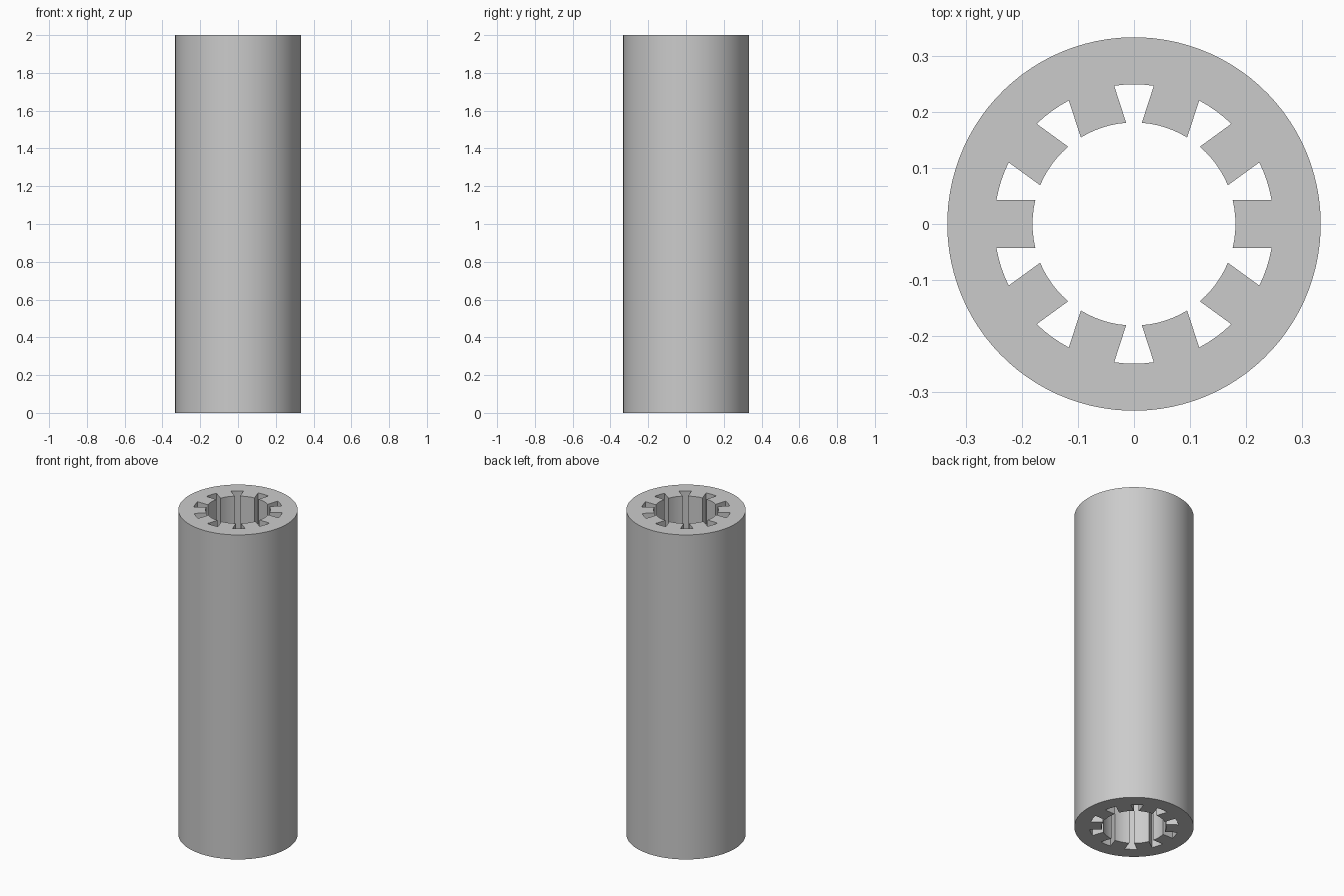
import bpy, bmesh
from math import sin, cos, asin, pi, radians

if "Cube" in bpy.data.objects:
    bpy.data.objects.remove(bpy.data.objects["Cube"])

TEETH = 10
R_OUT, R_ROOT, R_TIP = 0.333, 0.249, 0.181
HALF_W = 0.0425          # half width of a parallel-sided tooth
HEIGHT = 2.0
N_TOOTH, N_SLOT = 6, 4   # arc segments per tooth and per slot

bm = bmesh.new()


def vert(r, a):
    return bm.verts.new((r * cos(a), r * sin(a), 0))


def strip(a, b, closed=False):
    """Quads between two matching rows of vertices."""
    n = len(a)
    for i in range(n if closed else n - 1):
        j = (i + 1) % n
        bm.faces.new((a[i], b[i], b[j], a[j]))


# Angles round the root circle: each tooth arc followed by its slot arc
pitch = 2 * pi / TEETH
root_half, tip_half = asin(HALF_W / R_ROOT), asin(HALF_W / R_TIP)
angles = []
for t in range(TEETH):
    c = t * pitch
    angles += [c - root_half + 2 * root_half * i / N_TOOTH for i in range(N_TOOTH)]
    gap = pitch - 2 * root_half
    angles += [c + root_half + gap * i / N_SLOT for i in range(N_SLOT)]

# Ring of the tube wall
root = [vert(R_ROOT, a) for a in angles]
rim = [vert(R_OUT, 2 * pi * i / len(angles) - root_half) for i in range(len(angles))]
strip(root, rim, closed=True)

# Inward teeth
per = N_TOOTH + N_SLOT
for t in range(TEETH):
    tip = [vert(R_TIP, t * pitch - tip_half + 2 * tip_half * i / N_TOOTH)
           for i in range(N_TOOTH + 1)]
    strip(tip, root[t * per:t * per + N_TOOTH + 1])

# Extrude the section to full height
res = bmesh.ops.extrude_face_region(bm, geom=bm.faces[:])
top = [g for g in res["geom"] if isinstance(g, bmesh.types.BMVert)]
bmesh.ops.translate(bm, verts=top, vec=(0, 0, HEIGHT))
bmesh.ops.recalc_face_normals(bm, faces=bm.faces[:])

mesh = bpy.data.meshes.new("splined_tube")
bm.to_mesh(mesh)
bm.free()
tube = bpy.data.objects.new("splined_tube", mesh)
bpy.context.collection.objects.link(tube)

grey = bpy.data.materials.new("light_grey")
grey.diffuse_color = (0.6, 0.6, 0.6, 1)
grey.use_nodes = True
grey.node_tree.nodes["Principled BSDF"].inputs["Base Color"].default_value = grey.diffuse_color
mesh.materials.append(grey)

# Smooth curved walls, sharp edges kept
bpy.context.view_layer.objects.active = tube
tube.select_set(True)
bpy.ops.object.shade_smooth_by_angle(angle=radians(30))
